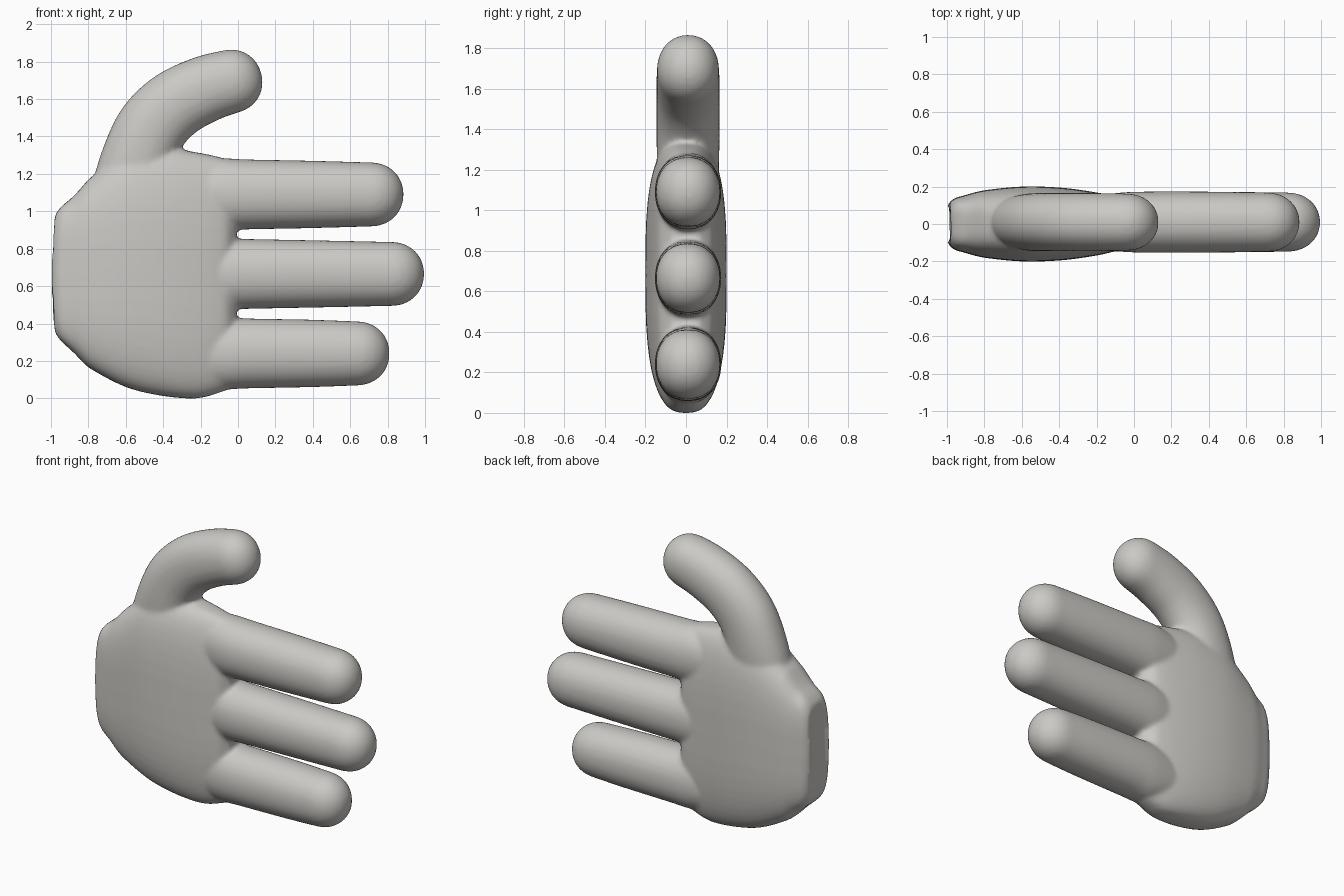
import bpy, bmesh, math
from mathutils import Vector

cube = bpy.data.objects.get("Cube")
if cube:
    bpy.data.objects.remove(cube)

SIDES = 48
MID_Y = 0.01


def spow(v, p):
    return math.copysign(abs(v) ** p, v)


def ring(centre, u, v, a, b, n=2.0):
    """Superellipse cross-section spanned by the axes u and v."""
    out = []
    for i in range(SIDES):
        t = math.tau * i / SIDES
        out.append(centre + u * (a * spow(math.cos(t), 2 / n)) + v * (b * spow(math.sin(t), 2 / n)))
    return out


def catmull(rows, steps):
    """Smoothly resample rows of numbers."""
    out = []
    for i in range(len(rows) - 1):
        p = [rows[max(i - 1, 0)], rows[i], rows[i + 1], rows[min(i + 2, len(rows) - 1)]]
        for s in range(steps):
            t = s / steps
            out.append([0.5 * (2 * b + (c - a) * t + (2 * a - 5 * b + 4 * c - d) * t ** 2
                               + (3 * b - a - 3 * c + d) * t ** 3) for a, b, c, d in zip(*p)])
    return out + [list(rows[-1])]


def loft(bm, rings):
    """Closed skin through the rings."""
    loops = [[bm.verts.new(p) for p in r] for r in rings]
    faces = [bm.faces.new(loops[0]), bm.faces.new(loops[-1])]
    for a, b in zip(loops, loops[1:]):
        for i in range(SIDES):
            j = (i + 1) % SIDES
            faces.append(bm.faces.new((a[i], a[j], b[j], b[i])))
    bmesh.ops.recalc_face_normals(bm, faces=faces)


def digit(bm, stations, cap):
    """Tapered tube in the xz plane with a round tip; stations are x, z, radius, depth."""
    pts = catmull(stations, 6)
    rings, y = [], Vector((0, 1, 0))
    for i, (x, z, r, d) in enumerate(pts):
        a, b = pts[max(i - 1, 0)], pts[min(i + 1, len(pts) - 1)]
        along = Vector((b[0] - a[0], 0, b[1] - a[1])).normalized()
        rings.append(ring(Vector((x, MID_Y, z)), along.cross(y), y, r, d, 2.15))
    tip, side = Vector((x, MID_Y, z)), along.cross(y)
    for k in range(1, 12):
        t = math.pi / 2 * k / 11.3
        s = math.cos(t) ** 0.95
        rings.append(ring(tip + along * cap * math.sin(t), side, y, r * s, d * s, 2.1))
    loft(bm, rings)


bm = bmesh.new()

# Palm: x, bottom, top, half depth, squareness
palm = [(-1.0, .345, .985, .10, 5), (-.965, .30, 1.03, .135, 4.5), (-.90, .245, 1.08, .155, 3.6),
        (-.80, .165, 1.17, .18, 3.2), (-.60, .06, 1.32, .20, 3), (-.40, .012, 1.34, .195, 3),
        (-.22, 0, 1.315, .172, 3), (-.10, .03, 1.29, .145, 3), (-.05, .05, 1.27, .12, 3),
        (-.01, .075, 1.25, .07, 3)]
rings = []
for x, lo, hi, d, n in catmull(palm, 5):
    r = ring(Vector((x, 0, (lo + hi) / 2)), Vector((0, 0, 1)), Vector((0, 1, 0)), (hi - lo) / 2, d, n)
    fade = max(0, min(1, (-.8 - x) / .2))          # bowed wrist end
    for p in r:
        p.x += .03 * fade * ((p.z - .665) / .36) ** 2
    rings.append(r)
loft(bm, rings)

# Three fingers: centre height, tip
for z, tip in ((1.09, .885), (.665, .995), (.24, .81)):
    digit(bm, [(-.3, z, .16, .13), (-.1, z, .192, .155), (.05, z, .187, .163),
               (.4, z, .18, .163), (tip - .17, z, .171, .158)], .17)

# Thumb
digit(bm, [(-.57, 1.0, .2, .14), (-.555, 1.15, .215, .15), (-.52, 1.32, .195, .155),
           (-.45, 1.46, .19, .155), (-.33, 1.575, .185, .155), (-.17, 1.655, .178, .155),
           (-.035, 1.695, .17, .152)], .165)

mesh = bpy.data.meshes.new("hand")
bm.to_mesh(mesh)
bm.free()
hand = bpy.data.objects.new("hand", mesh)
bpy.context.collection.objects.link(hand)

# Warm grey skin
skin = bpy.data.materials.new("warm grey")
skin.use_nodes = True
colour = (.60, .585, .555, 1)
skin.diffuse_color = colour
skin.node_tree.nodes["Principled BSDF"].inputs["Base Color"].default_value = colour
mesh.materials.append(skin)

# Fuse the parts into one soft surface
fuse = hand.modifiers.new("fuse", "REMESH")
fuse.mode = "VOXEL"
fuse.voxel_size = .014
fuse.use_smooth_shade = True
soften = hand.modifiers.new("soften", "SMOOTH")
soften.factor = .5
soften.iterations = 6
